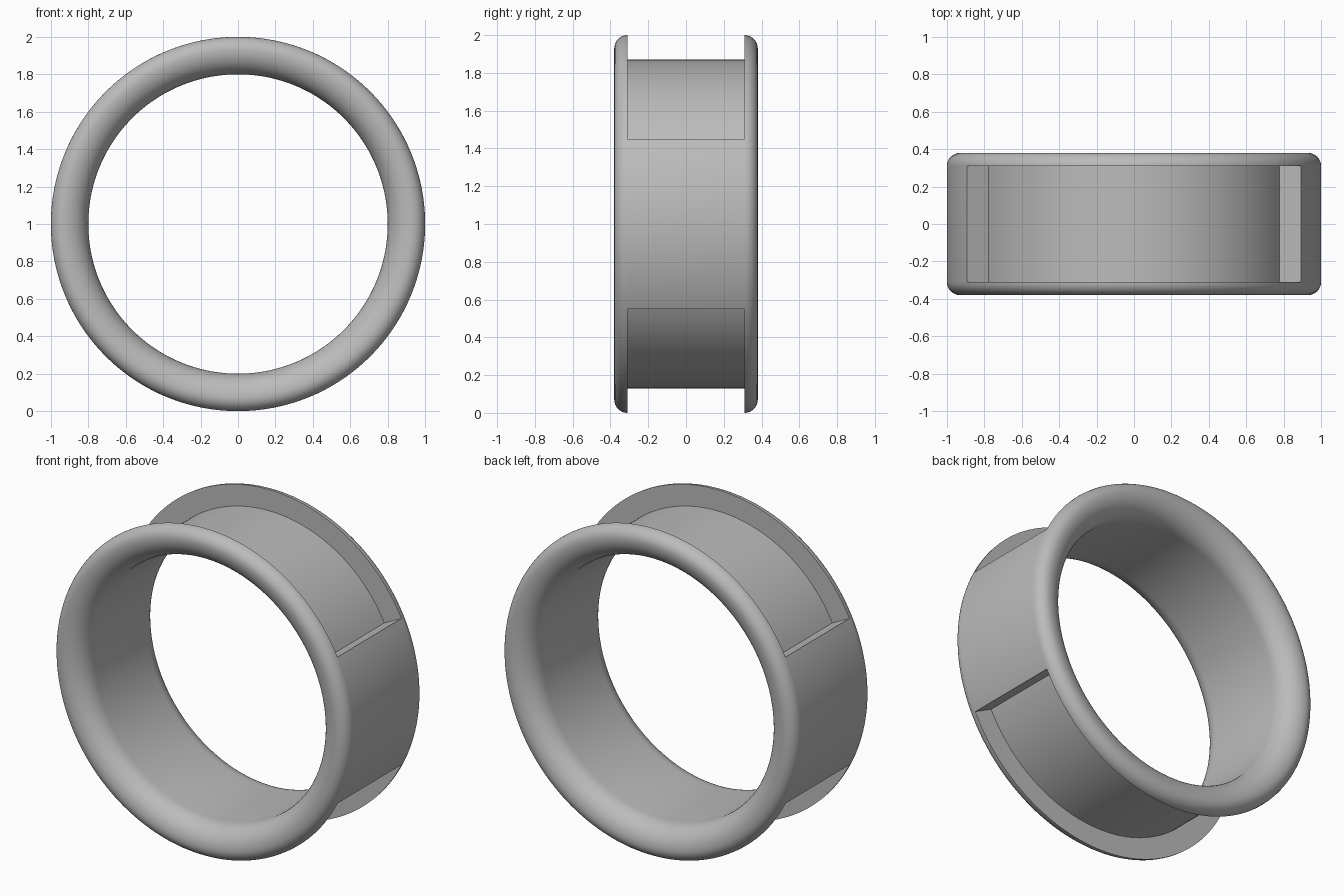
import bpy, bmesh
from math import sin, cos, pi, radians, atan2

cube = bpy.data.objects.get("Cube")
if cube:
    bpy.data.objects.remove(cube, do_unlink=True)

OUTER, BORE, FLOOR = 1.0, 0.8, 0.87      # radii
HALF_WIDTH, GROOVE_HALF = 0.38, 0.31     # along y
WALL = radians(26.7)                     # angle of the recess end walls
LIP_OUT = HALF_WIDTH - GROOVE_HALF       # outer rounding
LIP_IN = OUTER - LIP_OUT - BORE          # inner rounding


def arc(cr, cy, rad, a0, a1, n):
    """Points (radius, y) on a quarter arc of the section."""
    return [(cr + rad * cos(a0 + (a1 - a0) * i / n),
             cy + rad * sin(a0 + (a1 - a0) * i / n)) for i in range(n + 1)]


# Half section from the outer lip round to the bore, then mirrored
crown = OUTER - LIP_OUT
half = arc(crown, GROOVE_HALF, LIP_OUT, 0, pi / 2, 8)
half += arc(crown, HALF_WIDTH - LIP_IN, LIP_IN, pi / 2, pi, 12)[1:]
section = half + [(r, -y) for r, y in reversed(half)]

# Angular stations: side pads and top and bottom recesses
stations = []
for start, end, n in ((-WALL, WALL, 28), (WALL, pi - WALL, 66),
                      (pi - WALL, pi + WALL, 28), (pi + WALL, 2 * pi - WALL, 66)):
    stations += [start + (end - start) * i / n for i in range(n)]

# Sweep the section round the y axis
bm = bmesh.new()
rings = [[bm.verts.new((r * cos(a), y, r * sin(a))) for r, y in section]
         for a in stations]
recess = []
for i, ring in enumerate(rings):
    nxt = rings[(i + 1) % len(rings)]
    for j in range(len(section)):
        k = (j + 1) % len(section)
        face = bm.faces.new((ring[j], ring[k], nxt[k], nxt[j]))
        c = face.calc_center_median()
        is_outer_band = j == len(section) - 1
        if is_outer_band and WALL < atan2(abs(c.z), abs(c.x)):
            recess.append(face)

# Sink the top and bottom recesses between the flanges
result = bmesh.ops.extrude_face_region(bm, geom=recess)
for v in result["geom"]:
    if isinstance(v, bmesh.types.BMVert):
        v.co.x *= FLOOR / OUTER
        v.co.z *= FLOOR / OUTER
left_over = [f for f in recess if f.is_valid]
if left_over:
    bmesh.ops.delete(bm, geom=left_over, context="FACES")
bmesh.ops.translate(bm, verts=bm.verts, vec=(0, 0, OUTER))
bmesh.ops.recalc_face_normals(bm, faces=bm.faces)

mesh = bpy.data.meshes.new("flanged_ring")
bm.to_mesh(mesh)
bm.free()
ring_obj = bpy.data.objects.new("flanged_ring", mesh)
bpy.context.collection.objects.link(ring_obj)

# Plain grey material
grey = bpy.data.materials.new("plain_grey")
grey.use_nodes = True
colour = (0.5, 0.5, 0.5, 1)
grey.diffuse_color = colour
grey.node_tree.nodes["Principled BSDF"].inputs["Base Color"].default_value = colour
mesh.materials.append(grey)

# Smooth curves, sharp recess edges
bpy.ops.object.select_all(action="DESELECT")
ring_obj.select_set(True)
bpy.context.view_layer.objects.active = ring_obj
bpy.ops.object.shade_smooth_by_angle(angle=radians(30))
